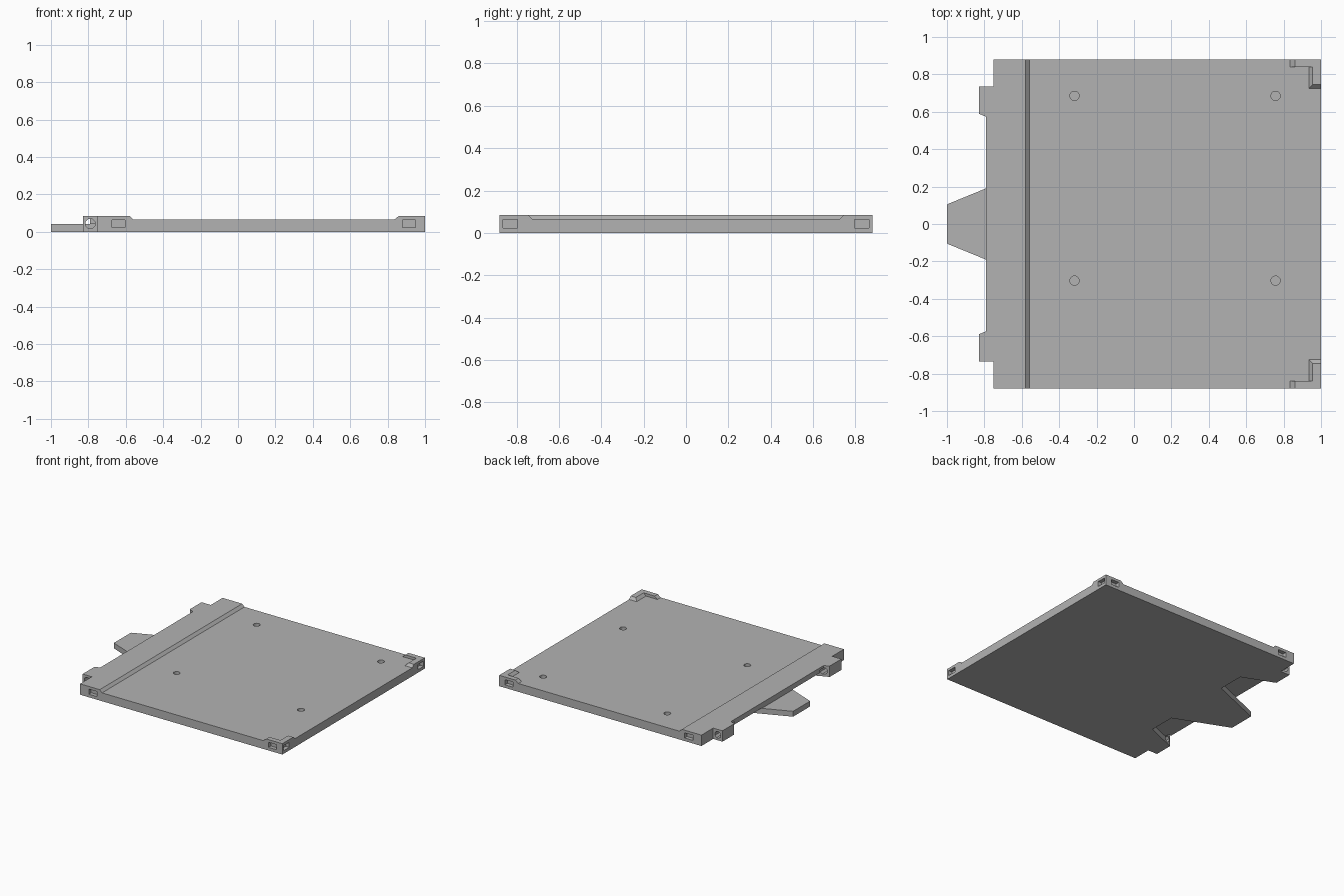
import bpy, bmesh, math

if "Cube" in bpy.data.objects:
    bpy.data.objects.remove(bpy.data.objects["Cube"])

grey = bpy.data.materials.new("light grey")
grey.diffuse_color = (0.45, 0.45, 0.45, 1)
grey.use_nodes = True
grey.node_tree.nodes["Principled BSDF"].inputs["Base Color"].default_value = grey.diffuse_color


def loft(name, ring_a, ring_b):
    """Solid between two rings of matching 3D points."""
    bm = bmesh.new()
    a = [bm.verts.new(p) for p in ring_a]
    b = [bm.verts.new(p) for p in ring_b]
    n = len(a)
    bm.faces.new(a)
    bm.faces.new(b)
    for i in range(n):
        j = (i + 1) % n
        bm.faces.new((a[i], a[j], b[j], b[i]))
    bmesh.ops.recalc_face_normals(bm, faces=bm.faces)
    mesh = bpy.data.meshes.new(name)
    bm.to_mesh(mesh)
    bm.free()
    mesh.materials.append(grey)
    obj = bpy.data.objects.new(name, mesh)
    bpy.context.collection.objects.link(obj)
    return obj


def slab(name, pts, z0, z1):
    return loft(name, [(x, y, z0) for x, y in pts], [(x, y, z1) for x, y in pts])


def bar(name, pts, y0, y1):
    return loft(name, [(x, y0, z) for x, z in pts], [(x, y1, z) for x, z in pts])


def box(name, x0, x1, y0, y1, z0, z1):
    y0, y1 = sorted((y0, y1))
    return slab(name, [(x0, y0), (x1, y0), (x1, y1), (x0, y1)], z0, z1)


def circle(cx, cy, r, n):
    return [(cx + r * math.cos(math.tau * (i + 0.5) / n),
             cy + r * math.sin(math.tau * (i + 0.5) / n)) for i in range(n)]


def combine(target, tool, operation):
    mod = target.modifiers.new("combine", 'BOOLEAN')
    mod.operation, mod.object, mod.solver = operation, tool, 'EXACT'
    bpy.context.view_layer.objects.active = target
    bpy.ops.object.modifier_apply(modifier=mod.name)
    bpy.data.objects.remove(tool)


LOW, TOP, HALF = 0.065, 0.085, 0.88

# Floor plate with the raised, chamfered strip on the left
plate = bar("floor_plate", [(-0.79, 0), (1, 0), (1, LOW), (-0.56, LOW),
                            (-0.58, TOP), (-0.79, TOP)], -HALF, HALF)

# Tongue blank, trimmed to a taper by the recesses below
combine(plate, box("tongue", -1, -0.7, -0.25, 0.25, 0, 0.042), 'UNION')

for s in (-1, 1):
    # Step at the left corner
    combine(plate, box("corner_step", -0.9, -0.75, s * 0.735, s * 1, -0.1, 0.2), 'DIFFERENCE')
    # Hinge tab
    tab = [(-0.83, s * 0.735), (-0.83, s * 0.59), (-0.79, s * 0.573),
           (-0.77, s * 0.573), (-0.77, s * 0.735)]
    combine(plate, slab("hinge_tab", tab, 0, TOP), 'UNION')
    # Tapered recess under the strip, between tongue and tab
    recess = [(-1.1, s * 0.064), (-0.58, s * 0.277), (-0.58, s * 0.487), (-1.1, s * 0.701)]
    combine(plate, slab("recess", recess, -0.1, 0.045), 'DIFFERENCE')
    # Pin hole through the tab
    combine(plate, bar("pin_hole", circle(-0.79, 0.043, 0.027, 8), s * 0.53, s * 0.8), 'DIFFERENCE')
    # Raised corner bracket on the right
    leg = [(0.835, LOW), (0.86, TOP), (1, TOP), (1, 0.03), (0.835, 0.03)]
    combine(plate, bar("bracket_leg", leg, s * 0.84, s * HALF), 'UNION')
    low = [(0.935, s * 0.725), (1, s * 0.725), (1, s * HALF), (0.935, s * HALF)]
    high = [(0.955, s * 0.745), (1, s * 0.745), (1, s * HALF), (0.955, s * HALF)]
    end = loft("bracket_end", [(x, y, LOW) for x, y in low], [(x, y, TOP) for x, y in high])
    combine(plate, end, 'UNION')
    # Rectangular sockets in the edges
    for x in (-0.64, 0.915):
        combine(plate, box("edge_socket", x - 0.035, x + 0.035, s * 0.85, s * 0.95, 0.024, 0.064),
                'DIFFERENCE')
    combine(plate, box("side_socket", 0.97, 1.1, s * 0.795, s * 0.865, 0.024, 0.064), 'DIFFERENCE')

# Round blind holes in the floor
for x in (-0.318, 0.757):
    for y in (0.685, -0.303):
        combine(plate, slab("floor_hole", circle(x, y, 0.025, 16), 0.03, 0.2), 'DIFFERENCE')
